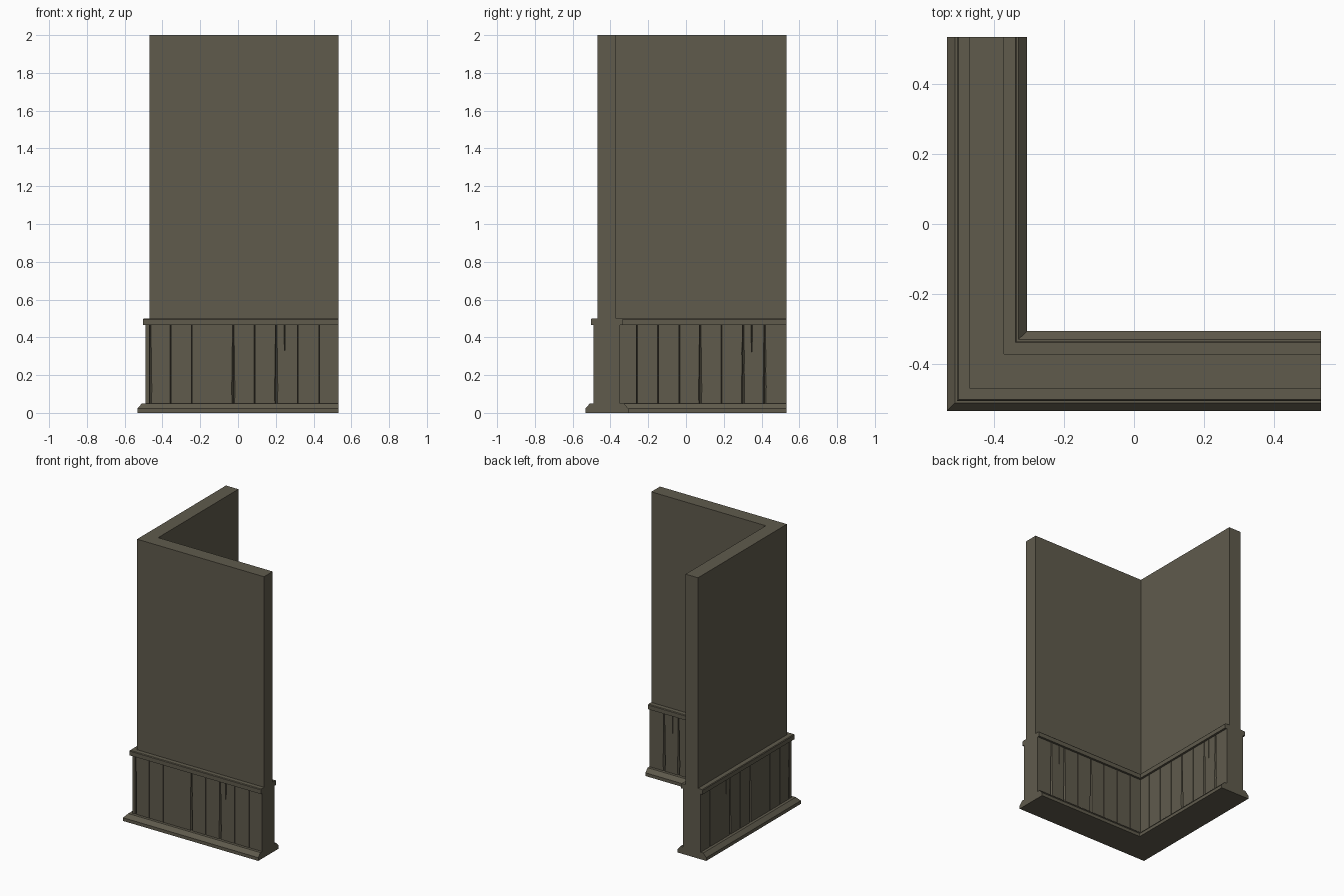
import bpy, bmesh

if "Cube" in bpy.data.objects:
    bpy.data.objects.remove(bpy.data.objects["Cube"])

OUT, INN, END = -0.468, -0.37, 0.533   # wall outer face, inner face, open ends

mat = bpy.data.materials.new("dark_olive_grey_wood")
mat.diffuse_color = (0.116, 0.104, 0.073, 1)
mat.use_nodes = True
mat.node_tree.nodes["Principled BSDF"].inputs["Base Color"].default_value = mat.diffuse_color


def finish(name, bm):
    bmesh.ops.recalc_face_normals(bm, faces=bm.faces[:])
    me = bpy.data.meshes.new(name)
    bm.to_mesh(me)
    bm.free()
    me.materials.append(mat)
    ob = bpy.data.objects.new(name, me)
    bpy.context.collection.objects.link(ob)
    return ob


def loft(bm, rings):
    """Join equal-length point rings into a closed solid."""
    rs = [[bm.verts.new(p) for p in r] for r in rings]
    n = len(rs[0])
    for a, b in zip(rs, rs[1:]):
        for k in range(n):
            m = (k + 1) % n
            bm.faces.new((a[k], a[m], b[m], b[k]))
    bm.faces.new(rs[0][::-1])
    bm.faces.new(rs[-1])


def corner_piece(name, levels):
    """L-shaped solid; each level is (height, projection beyond the wall)."""
    bm = bmesh.new()
    rings = []
    for z, d in levels:
        o, i = OUT - d, INN + d
        rings.append([(o, o, z), (END, o, z), (END, i, z),
                      (i, i, z), (i, END, z), (o, END, z)])
    loft(bm, rings)
    return finish(name, bm)


# Wall core, skirting with sloped top, and chair rail
corner_piece("wall", [(0, 0), (2, 0)])
corner_piece("skirting", [(0, 0.065), (0.023, 0.065), (0.05, 0.041)])
corner_piece("chair_rail", [(0.465, 0.036), (0.495, 0.036), (0.5, 0.032)])

# Seam half-widths from bottom to top: narrow, worn wide, short crack, closed
HEIGHTS = [0.04, 0.14, 0.22, 0.32, 0.38, 0.47]
SEAM = {
    "n": [0.002] * 6,
    "w": [0.007, 0.009, 0.006, 0.007, 0.004, 0.004],
    "c": [0, 0, 0, 0, 0.003, 0.003],
    "e": [0] * 6,
}
DEPTH = 0.021


def planks(name, seams, place):
    bm = bmesh.new()
    for (a, ka), (b, kb) in zip(seams, seams[1:]):
        rings = []
        for z, ga, gb in zip(HEIGHTS, SEAM[ka], SEAM[kb]):
            section = [(a, 0), (a + ga, DEPTH), (b - gb, DEPTH), (b, 0)]
            rings.append([place(u, d) + (z,) for u, d in section])
        loft(bm, rings)
    return finish(name, bm)


outer = [(OUT - DEPTH, "e"), (-0.465, "w"), (-0.357, "n"), (-0.245, "n"),
         (-0.025, "w"), (0.088, "n"), (0.202, "w"), (0.247, "c"),
         (0.316, "n"), (0.43, "n"), (END, "e")]
inner = [(INN + DEPTH, "e"), (-0.26, "n"), (-0.148, "n"), (-0.035, "n"),
         (0.075, "w"), (0.188, "n"), (0.302, "w"), (0.348, "c"),
         (0.416, "w"), (END, "e")]

# Wainscot planks on all four long faces
planks("front_planks", outer, lambda u, d: (u, OUT - d))
planks("left_planks", outer, lambda u, d: (OUT - d, u))
planks("inner_back_planks", inner, lambda u, d: (u, INN + d))
planks("inner_right_planks", inner, lambda u, d: (INN + d, u))
